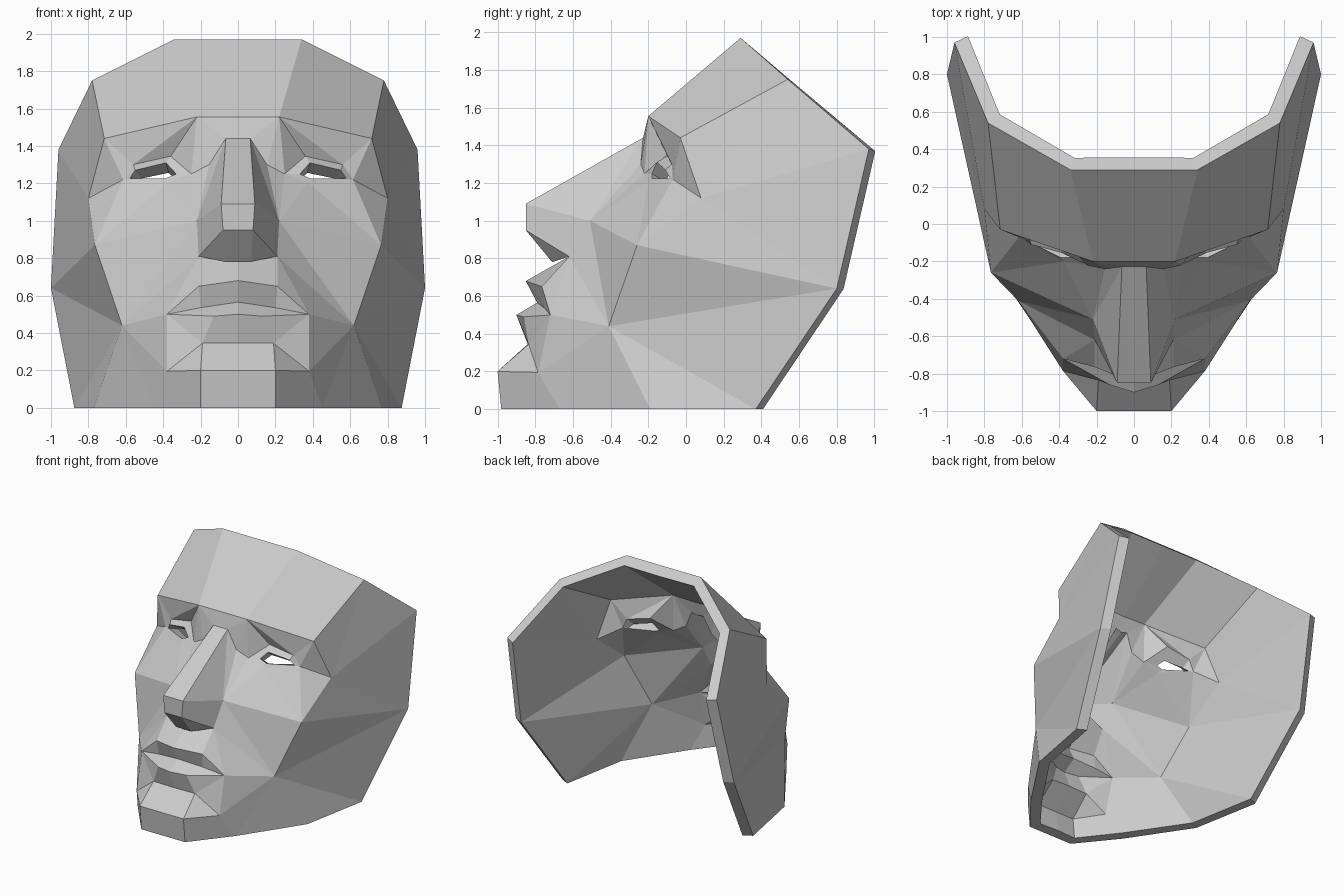
import bpy
import bmesh

cube = bpy.data.objects.get("Cube")
if cube:
    bpy.data.objects.remove(cube, do_unlink=True)

clay = bpy.data.materials.new("clay_grey")
clay.use_nodes = True
clay_colour = (0.6, 0.6, 0.6, 1)
clay.diffuse_color = clay_colour
clay.node_tree.nodes["Principled BSDF"].inputs["Base Color"].default_value = clay_colour

bm = bmesh.new()
marks = {}


def landmarks(**points):
    """Place named points of the left half of the face."""
    for name, co in points.items():
        marks[name] = bm.verts.new(co)


def strip(upper, lower):
    """Bridge two rows of points; a repeated name makes a triangle."""
    a, b = upper.split(), lower.split()
    for i in range(len(a) - 1):
        ring = [a[i], b[i], b[i + 1], a[i + 1]]
        ring = list(dict.fromkeys(ring))
        bm.faces.new([marks[n] for n in ring])


def fan(centre, rim):
    """Triangles from one point to a row of points."""
    row = rim.split()
    strip(" ".join([centre] * len(row)), rim)


# Forehead and brow
landmarks(crown_mid=(0, .29, 1.97), crown=(.34, .29, 1.97), temple=(.78, .54, 1.75))
landmarks(brow_mid=(0, -.2, 1.555), brow=(.22, -.2, 1.555), brow_end=(.715, -.03, 1.44))
strip("crown_mid crown temple", "brow_mid brow brow_end")

# Nose: bridge, tip, underside and flank
landmarks(root_mid=(0, -.228, 1.44), root=(.065, -.228, 1.44))
landmarks(ridge_mid=(0, -.85, 1.09), ridge=(.09, -.85, 1.09))
landmarks(tip_mid=(0, -.85, .95), tip=(.08, -.85, .95))
landmarks(under_mid=(0, -.71, .78), under=(.07, -.71, .78))
landmarks(base_mid=(0, -.62, .81), wing=(.21, -.62, .81))
landmarks(socket=(.155, -.24, 1.3), cheek=(.22, -.51, 1))
strip("brow_mid brow", "root_mid root")
strip("root_mid root", "ridge_mid ridge")
strip("ridge_mid ridge", "tip_mid tip")
strip("tip_mid tip wing", "under_mid under under")
strip("under_mid under", "base_mid wing")
fan("root", "brow socket cheek ridge")
strip("ridge tip", "cheek wing")

# Eye opening, with lids that stand forward of the socket
landmarks(eye_in=(.25, -.22, 1.25), lid_in=(.36, -.1, 1.345), lid_out=(.56, -.075, 1.3),
          eye_out=(.615, -.07, 1.22), lid_low=(.375, -.2, 1.205))
landmarks(slit_in=(.33, -.18, 1.25), slit_a=(.385, -.155, 1.31), slit_b=(.55, -.11, 1.27),
          slit_out=(.58, -.085, 1.225), slit_low=(.39, -.18, 1.225))
strip("eye_in lid_in lid_out eye_out lid_low eye_in",
      "slit_in slit_a slit_b slit_out slit_low slit_in")

# Cheek and socket around the eye
landmarks(cheek_top=(.8, .08, 1.12), cheek_side=(.765, -.26, .87), cheek_low=(.62, -.41, .44))
fan("brow", "socket eye_in lid_in lid_out brow_end")
fan("eye_out", "lid_out brow_end cheek_top cheek_side lid_low")
fan("cheek", "socket eye_in lid_low cheek_side cheek_low wing")

# Mouth
landmarks(bow_mid=(0, -.85, .68), bow=(.21, -.765, .65))
landmarks(seam_mid=(0, -.79, .565), seam=(.2, -.75, .535))
landmarks(lip_mid=(0, -.9, .5), lip=(.13, -.86, .49), corner=(.38, -.72, .5))
strip("base_mid wing", "bow_mid bow")
fan("wing", "bow corner cheek_low")
strip("bow_mid bow corner", "seam_mid seam corner")
strip("seam_mid seam corner", "lip_mid lip corner")

# Chin
landmarks(dip_mid=(0, -.84, .345), dip=(.19, -.835, .345))
landmarks(chin_mid=(0, -1, .2), chin=(.2, -1, .2), jaw=(.38, -.785, .195))
landmarks(foot_mid=(0, -.98, 0), foot=(.2, -.98, 0), foot_b=(.45, -.67, 0))
strip("lip_mid lip corner", "dip_mid dip dip")
strip("dip_mid dip jaw", "chin_mid chin chin")
strip("chin_mid chin jaw", "foot_mid foot foot_b")
fan("corner", "dip jaw cheek_low")

# Side of the head
landmarks(foot_c=(.77, -.19, 0), foot_d=(.875, .37, 0), back_low=(1, .8, .64), back_top=(.96, .97, 1.38))
fan("cheek_top", "brow_end temple back_top back_low cheek_side")
fan("cheek_low", "cheek_side back_low foot_d foot_c foot_b jaw")

bmesh.ops.recalc_face_normals(bm, faces=bm.faces)
bm.faces.ensure_lookup_table()
bm.normal_update()
if bm.faces[0].normal.y > 0:
    bmesh.ops.reverse_faces(bm, faces=bm.faces)

mesh = bpy.data.meshes.new("face_mask")
bm.to_mesh(mesh)
bm.free()
mesh.materials.append(clay)
mask = bpy.data.objects.new("face_mask", mesh)
bpy.context.collection.objects.link(mask)
bpy.ops.object.select_all(action="DESELECT")
mask.select_set(True)
bpy.context.view_layer.objects.active = mask

# Mirror the half
mirror = mask.modifiers.new("mirror", "MIRROR")
mirror.use_clip = True
bpy.ops.object.modifier_apply(modifier="mirror")
outer_count = len(mask.data.vertices)

# Thicken inwards, with the inner wall set back and ending at the ground
shell = mask.modifiers.new("shell", "SOLIDIFY")
shell.thickness = 0.075
shell.offset = -1
bpy.ops.object.modifier_apply(modifier="shell")
for v in mask.data.vertices[outer_count:]:
    v.co.y += 0.018
    v.co.z = 0 if v.co.z < 0.04 else v.co.z
bpy.ops.object.shade_flat()
